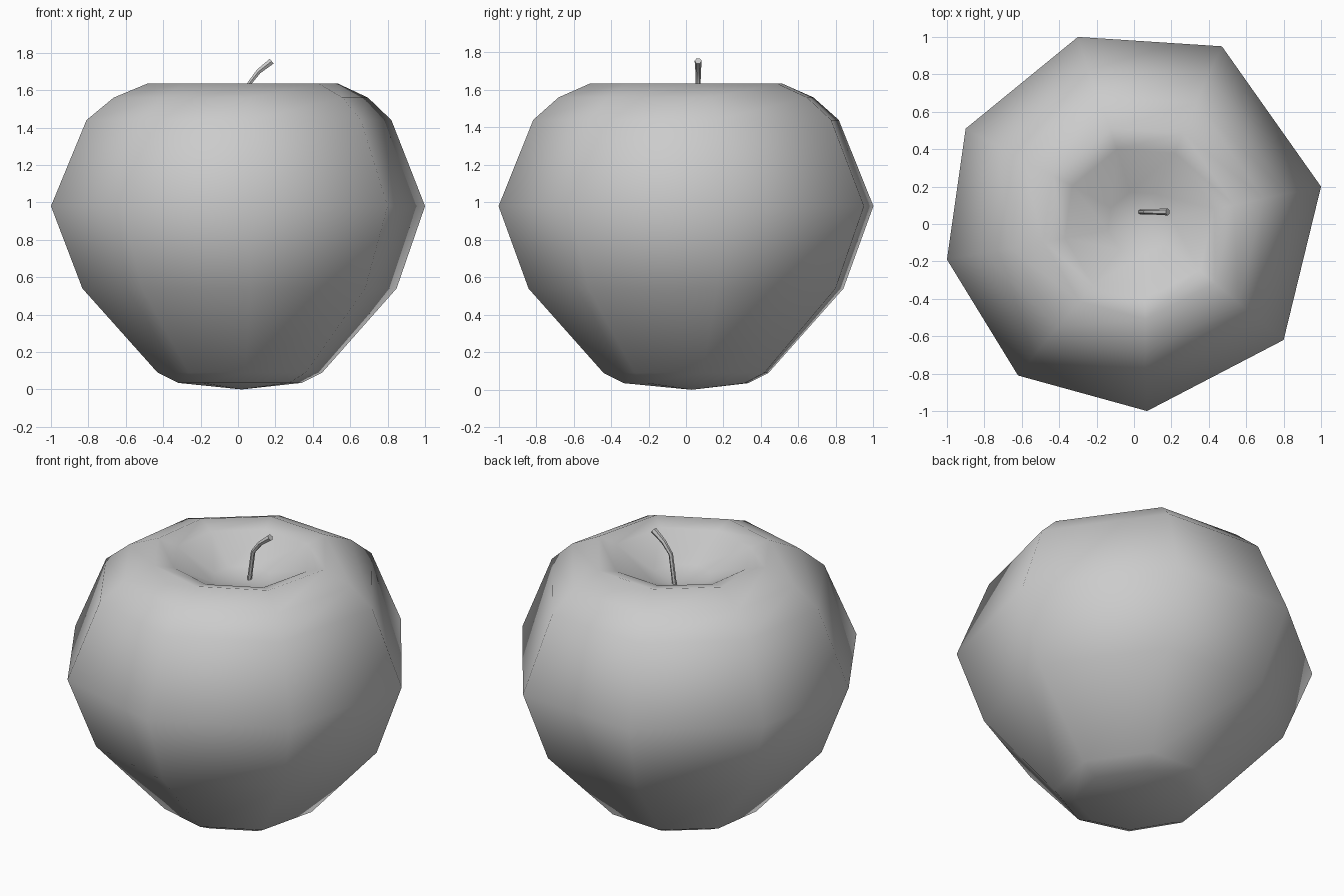
import bpy, bmesh
from math import cos, sin, tau
from mathutils import Vector

if "Cube" in bpy.data.objects:
    bpy.data.objects.remove(bpy.data.objects["Cube"])


def loft(name, rings, bottom=None, top=None):
    """Skin closed rings of points, closing each end with a point or a cap."""
    bm = bmesh.new()
    loops = [[bm.verts.new(p) for p in ring] for ring in rings]
    n = len(loops[0])
    for a, b in zip(loops, loops[1:]):
        for i in range(n):
            j = (i + 1) % n
            bm.faces.new((a[i], a[j], b[j], b[i]))
    for loop, tip in ((loops[0], bottom), (loops[-1], top)):
        if tip is None:
            bm.faces.new(loop)
        else:
            v = bm.verts.new(tip)
            for i in range(n):
                bm.faces.new((loop[i], loop[(i + 1) % n], v))
    bmesh.ops.recalc_face_normals(bm, faces=bm.faces)
    mesh = bpy.data.meshes.new(name)
    bm.to_mesh(mesh)
    bm.free()
    obj = bpy.data.objects.new(name, mesh)
    bpy.context.collection.objects.link(obj)
    return obj


# Apple body: uneven eight-sided outline scaled along a profile
outline = [(1.0, .20), (.47, .95), (-.30, 1.0), (-.90, .51),
           (-1.0, -.19), (-.62, -.81), (.07, -1.0), (.80, -.62)]
# scale, height, sideways shift
profile = [(.33, .035, .01), (.44, .09, .01), (.84, .54, .008), (1, .98, 0),
           (.815, 1.44, .005), (.68, 1.56, .015), (.51, 1.635, .025),
           (.40, 1.605, .03), (.17, 1.48, .03)]
body = loft("apple_body",
            [[(x * s + dx, y * s, z) for x, y in outline] for s, z, dx in profile],
            bottom=(.02, .03, 0), top=(.03, .05, 1.45))
body.data.shade_smooth()

# Stem: thin curved tube, slightly flared at the tip
path = [Vector(p) for p in ((.03, .065, 1.42), (.06, .065, 1.635),
                            (.11, .065, 1.70), (.18, .065, 1.755))]
radii = [.013, .013, .015, .019]
rings = []
for k, (p, r) in enumerate(zip(path, radii)):
    t = (path[min(k + 1, 3)] - path[max(k - 1, 0)]).normalized()
    side = Vector((0, 1, 0))
    up = t.cross(side)
    rings.append([p + r * (cos(tau * i / 6) * side + sin(tau * i / 6) * up)
                  for i in range(6)])
stem = loft("stem", rings)
bpy.context.view_layer.objects.active = stem
stem.select_set(True)
bpy.ops.object.shade_smooth_by_angle(angle=1.0)
